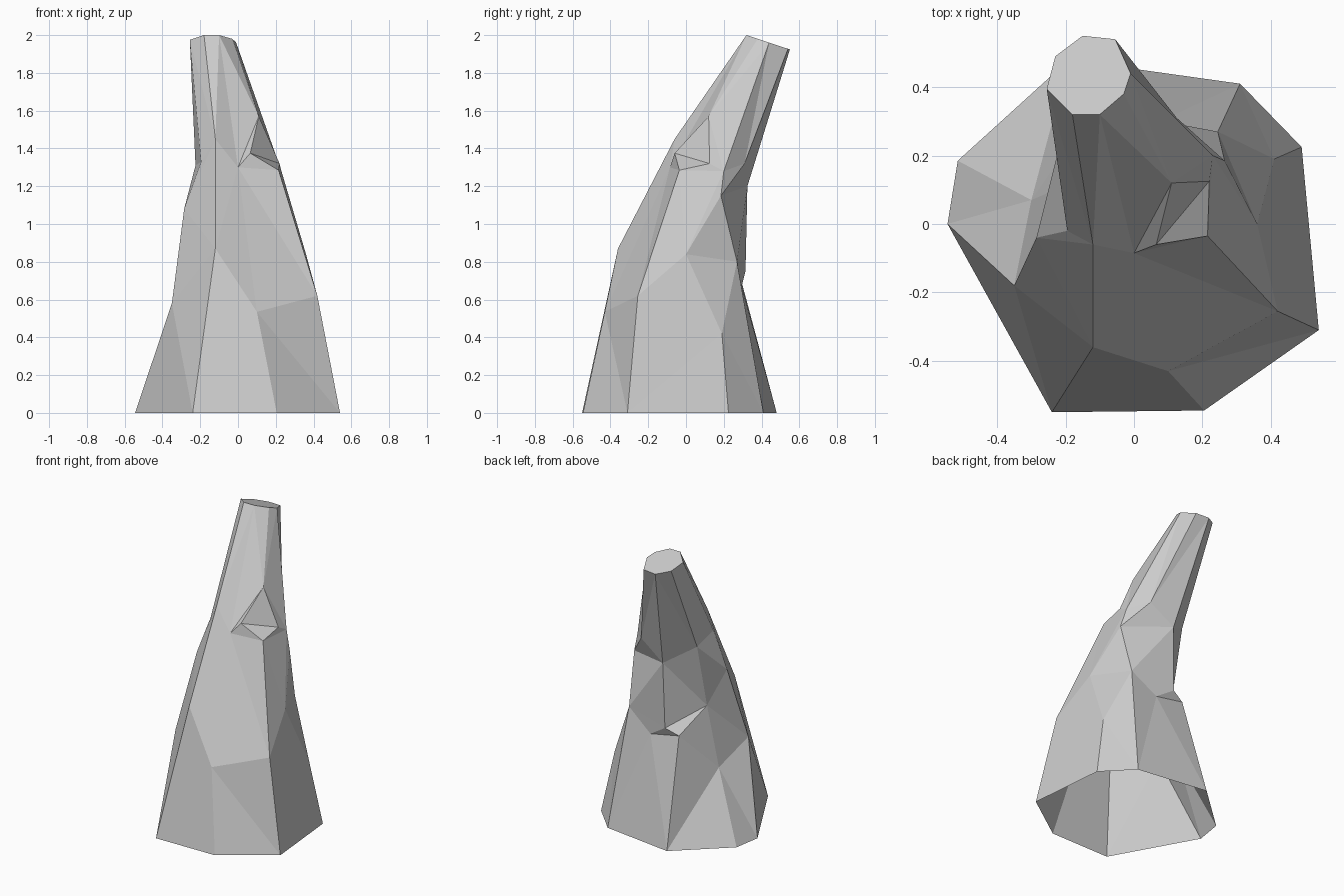
import bpy, bmesh
from mathutils import Vector

if "Cube" in bpy.data.objects:
    bpy.data.objects.remove(bpy.data.objects["Cube"])

# Outline of the foot and the tilted tip, one corner per rock ridge (counter-clockwise)
foot = [(-.24, -.55), (.205, -.545), (.54, -.31), (.49, .225),
        (.31, .41), (-.19, .48), (-.515, .185), (-.545, 0)]
tip = [(-.18, .32), (-.10, .32), (-.03, .38), (-.01, .44),
       (-.055, .54), (-.15, .55), (-.23, .49), (-.255, .395)]

# Break points along each ridge, from low to high
ridges = [
    [(-.12, -.36, .87), (-.12, -.06, 1.45)],
    [(.10, -.43, .535), (0, -.085, 1.30)],
    [(.42, -.255, .62), (.215, -.035, 1.285), (.11, .12, 1.57)],
    [(.41, .19, .42), (.36, 0, .84), (.23, .20, 1.28)],
    [(.245, .27, .80), (.265, .185, 1.15), (.125, .31, 1.32)],
    [(-.06, .315, .75), (-.05, .325, 1.20)],
    [(-.30, .07, .45), (-.23, .10, .87), (-.225, .20, 1.31)],
    [(-.35, -.18, .58), (-.285, -.04, 1.08), (-.195, -.02, 1.33)],
]
# Chipped corners: ridge index -> (index of point below the chip, left point, right point)
chips = {2: (2, (.065, -.06, 1.375), (.22, .125, 1.32)),
         5: (0, (.065, .295, .67), (-.15, .29, .71))}

bm = bmesh.new()
new = lambda co: bm.verts.new(co)


def face(*verts):
    bm.faces.new(verts)


def strip(left, right):
    """Fill the side between two ridges with triangles, using short diagonals."""
    i = j = 0
    while i < len(left) - 1 or j < len(right) - 1:
        if j == len(right) - 1:
            up_left = True
        elif i == len(left) - 1:
            up_left = False
        else:
            up_left = ((left[i + 1].co - right[j].co).length
                       < (right[j + 1].co - left[i].co).length)
        if up_left:
            face(left[i], right[j], left[i + 1])
            i += 1
        else:
            face(left[i], right[j], right[j + 1])
            j += 1


# Ridges; each has a chain for the side on its left and one for its right
left_chain, right_chain = [], []
for k, points in enumerate(ridges):
    top = Vector((*tip[k], 2 - (tip[k][1] - .32) * .33))
    chain = [new((*foot[k], 0))] + [new(p) for p in points] + [new(top)]
    lc, rc = list(chain), list(chain)
    if k in chips:
        n, a, b = chips[k]
        a, b = new(a), new(b)
        lc.insert(n + 1, a)
        rc.insert(n + 1, b)
        face(chain[n], b, a)
        face(a, b, chain[n + 1])
    left_chain.append(lc)
    right_chain.append(rc)

# Sides and tip cap; the underside stays open
for k in range(8):
    strip(right_chain[k], left_chain[(k + 1) % 8])
face(*[c[-1] for c in left_chain])

mesh = bpy.data.meshes.new("rock_spire")
bm.to_mesh(mesh)
bm.free()
spire = bpy.data.objects.new("rock_spire", mesh)
bpy.context.collection.objects.link(spire)
